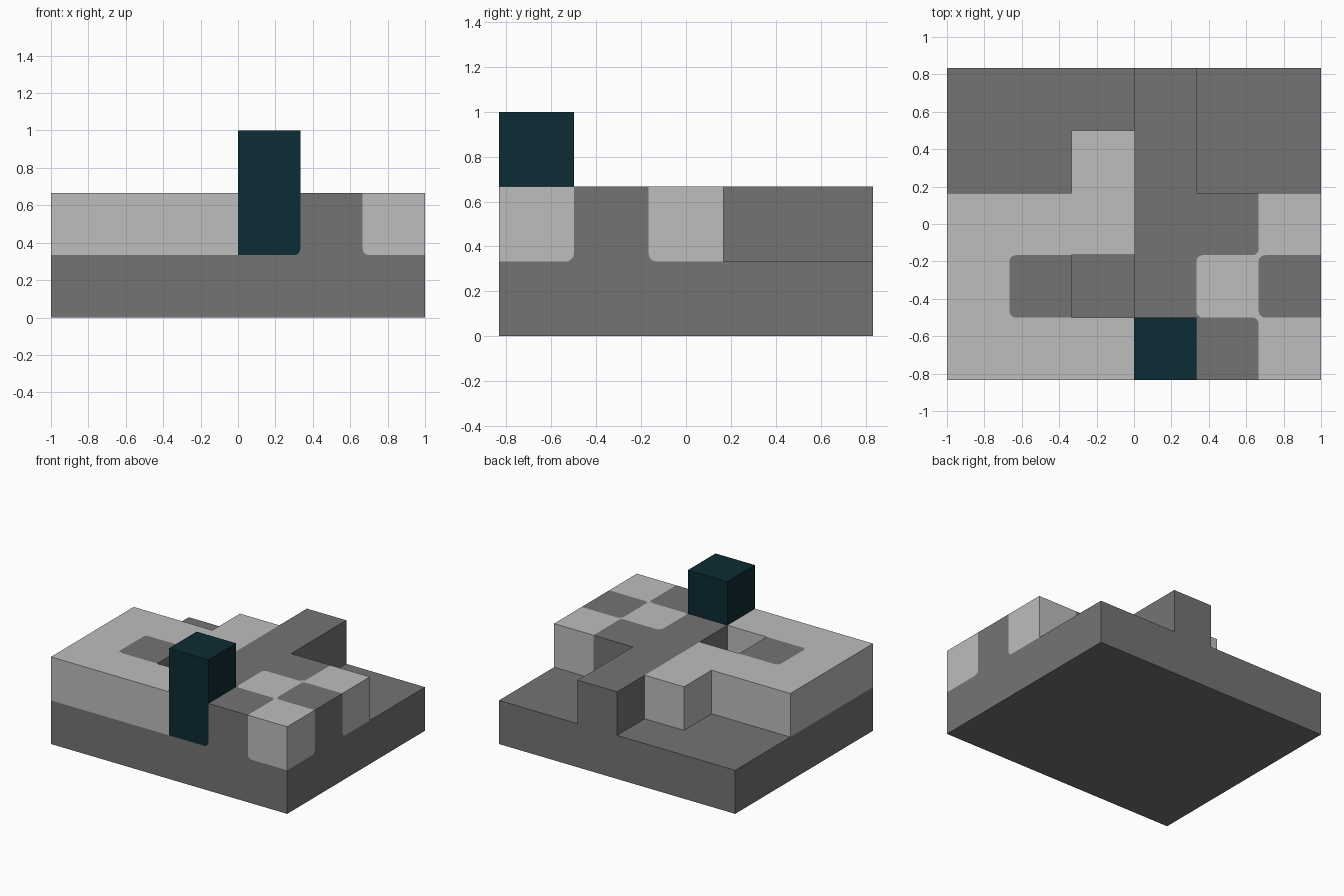
import bpy
import bmesh
import math
from mathutils import Vector

if "Cube" in bpy.data.objects:
    bpy.data.objects.remove(bpy.data.objects["Cube"])

S = 1 / 3            # edge of one block
NX, NY = 6, 5        # blocks across and deep


def material(name, rgb):
    m = bpy.data.materials.new(name)
    m.use_nodes = True
    m.diffuse_color = (*rgb, 1)
    m.node_tree.nodes["Principled BSDF"].inputs["Base Color"].default_value = (*rgb, 1)
    return m


DARK = material("dark grey", (0.175, 0.175, 0.175))
LIGHT = material("light grey", (0.508, 0.508, 0.508))
TEAL = material("deep teal", (0.004, 0.024, 0.033))

# Block plan: layers from the ground up, rows from front to back
LAYERS = [
    ["BBBBBB"] * NY,
    ["LLLTPL",
     "LP.PLP",
     "LLLPPL",
     "..LP..",
     "...P.."],
    ["...T.."],
]
PARTS = {"B": ("base_slab", DARK), "P": ("raised_path", DARK),
         "L": ("raised_terrace", LIGHT), "T": ("tower", TEAL)}

cells = {(i, j, k): c
         for k, layer in enumerate(LAYERS)
         for j, row in enumerate(layer)
         for i, c in enumerate(row) if c != "."}


def point(g):
    """Grid corner to model position."""
    return Vector(((g[0] - NX / 2) * S, (g[1] - NY / 2) * S, g[2] * S))


def add_object(name, bm, mat):
    mesh = bpy.data.meshes.new(name)
    bm.to_mesh(mesh)
    bm.free()
    mesh.materials.append(mat)
    bpy.context.collection.objects.link(bpy.data.objects.new(name, mesh))


def build_part(code):
    """Join all blocks of one part, keeping only their exposed sides."""
    bm = bmesh.new()
    for cell, c in cells.items():
        if c != code:
            continue
        centre = Vector(cell) + Vector((0.5, 0.5, 0.5))
        for axis in range(3):
            for sign in (-1, 1):
                n = Vector((0, 0, 0))
                n[axis] = sign
                if tuple(int(a + b) for a, b in zip(cell, n)) in cells:
                    continue
                u = Vector((n.y, n.z, n.x))
                v = n.cross(u)
                mid = centre + n / 2
                ring = [mid + (a * u + b * v) / 2
                        for a, b in ((-1, -1), (1, -1), (1, 1), (-1, 1))]
                bm.faces.new([bm.verts.new(point(p)) for p in ring])
    bmesh.ops.remove_doubles(bm, verts=bm.verts, dist=0.0001)
    bmesh.ops.dissolve_limit(bm, angle_limit=0.01, verts=bm.verts, edges=bm.edges)
    name, mat = PARTS[code]
    add_object(name, bm, mat)


for code in PARTS:
    build_part(code)


# Rounded corners between colours: thin spandrel plates on the block faces
def corner_plates(name, mat, corners, radius=0.035, lift=0.002):
    bm = bmesh.new()
    for corner, du, dv, n in corners:
        u, v, n = Vector(du), Vector(dv), Vector(n)
        base = point(corner) + n * lift
        steps = [math.pi / 2 * t / 5 for t in range(6)]
        ring = [base] + [base + radius * (u * (1 - math.sin(t)) + v * (1 - math.cos(t)))
                         for t in steps]
        if u.cross(v).dot(n) < 0:
            ring.reverse()
        bm.faces.new([bm.verts.new(p) for p in ring])
    add_object(name, bm, mat)


X, Y, Z = Vector((1, 0, 0)), Vector((0, 1, 0)), Vector((0, 0, 1))

corner_plates("terrace_corners", LIGHT, [
    ((1, 1, 2), X, Y, Z), ((1, 2, 2), X, -Y, Z),
    ((5, 1, 2), X, Y, Z), ((5, 2, 2), X, -Y, Z),
    ((5, 2, 2), -X, Y, Z), ((5, 1, 2), -X, -Y, Z),
])
corner_plates("path_corners", DARK, [
    ((4, 1, 2), X, Y, Z), ((4, 2, 2), X, -Y, Z),
    ((6, 1, 1), -Y, Z, X), ((6, 2, 1), Y, Z, X),
    ((5, 0, 1), X, Z, -Y), ((4, 0, 1), -X, Z, -Y),
])
